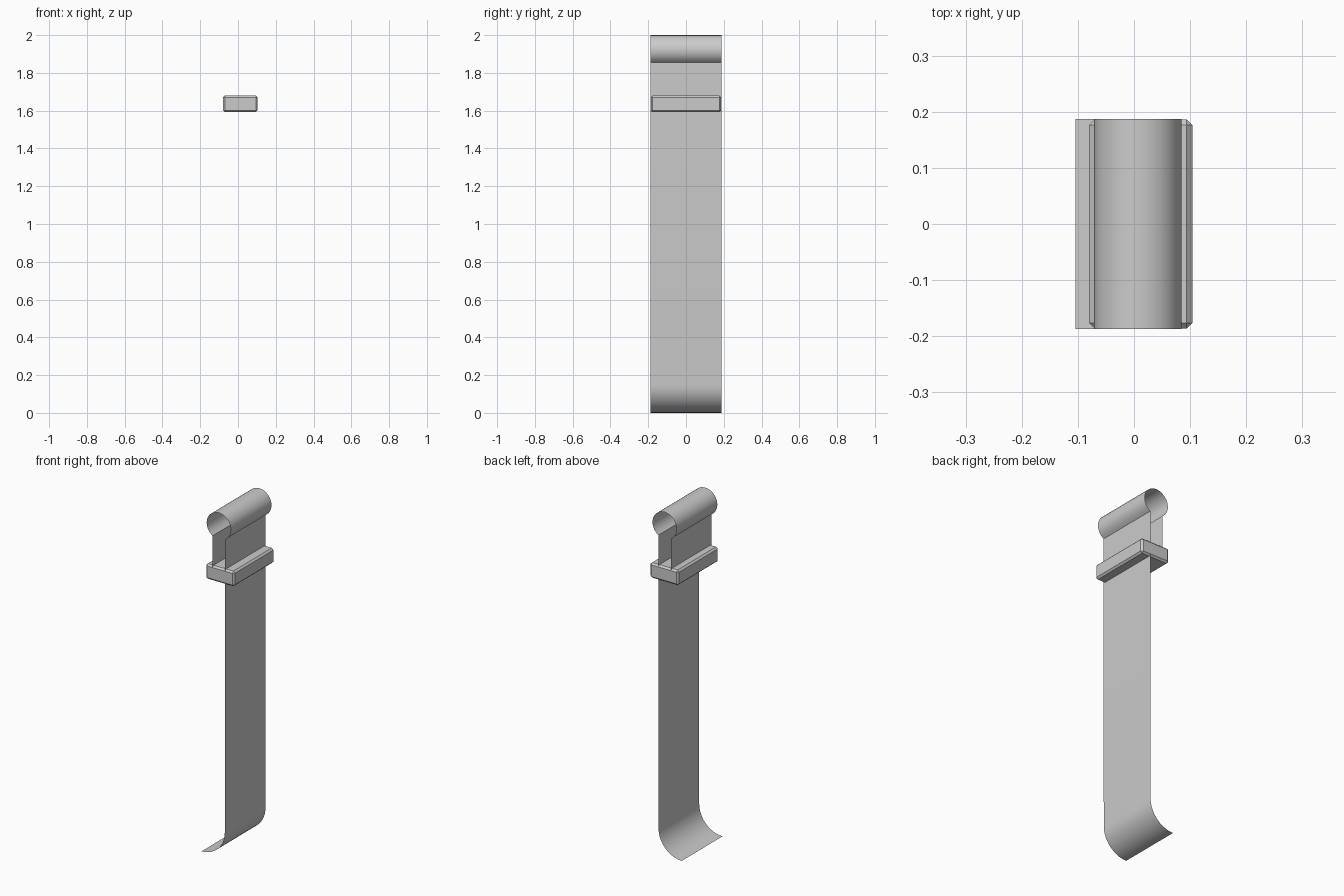
import bpy, bmesh, math

if "Cube" in bpy.data.objects:
    bpy.data.objects.remove(bpy.data.objects["Cube"])

HALF_WIDTH = 0.187


def finish(name, bm, angle):
    mesh = bpy.data.meshes.new(name)
    bm.to_mesh(mesh)
    bm.free()
    ob = bpy.data.objects.new(name, mesh)
    bpy.context.collection.objects.link(ob)
    bpy.ops.object.select_all(action='DESELECT')
    ob.select_set(True)
    bpy.context.view_layer.objects.active = ob
    if angle:
        bpy.ops.object.shade_smooth_by_angle(angle=math.radians(angle))
    return ob


def arc(cx, cz, r, a0, a1, n):
    steps = [math.radians(a0 + (a1 - a0) * i / n) for i in range(n + 1)]
    return [(cx + r * math.cos(a), cz + r * math.sin(a)) for a in steps]


# Strap profile in XZ: curled tail, long strand, top loop, short return strand
tail = arc(-0.104, 0.15, 0.15, -90, 0, 10)
loop = arc(0.007, 1.922, 0.078, -59, 239, 20)
profile = tail + loop + [(loop[-1][0], 1.635)]

# Strap: a thin sheet, the profile swept across y
bm = bmesh.new()
rows = [[bm.verts.new((x, y, z)) for y in (-HALF_WIDTH, HALF_WIDTH)] for x, z in profile]
for (a, b), (c, d) in zip(rows, rows[1:]):
    bm.faces.new((a, b, d, c))
finish("strap", bm, 35)

# Buckle: chamfered block gripping both strands
bm = bmesh.new()
bmesh.ops.create_cube(bm, size=1)
for v in bm.verts:
    v.co.x = 0.012 + v.co.x * 0.184
    v.co.y *= 2 * (HALF_WIDTH - 0.0005)
    v.co.z = 1.636 + v.co.z * 0.088
bmesh.ops.bevel(bm, geom=bm.edges[:], offset=0.01, segments=1, affect='EDGES')
finish("buckle", bm, 0)
